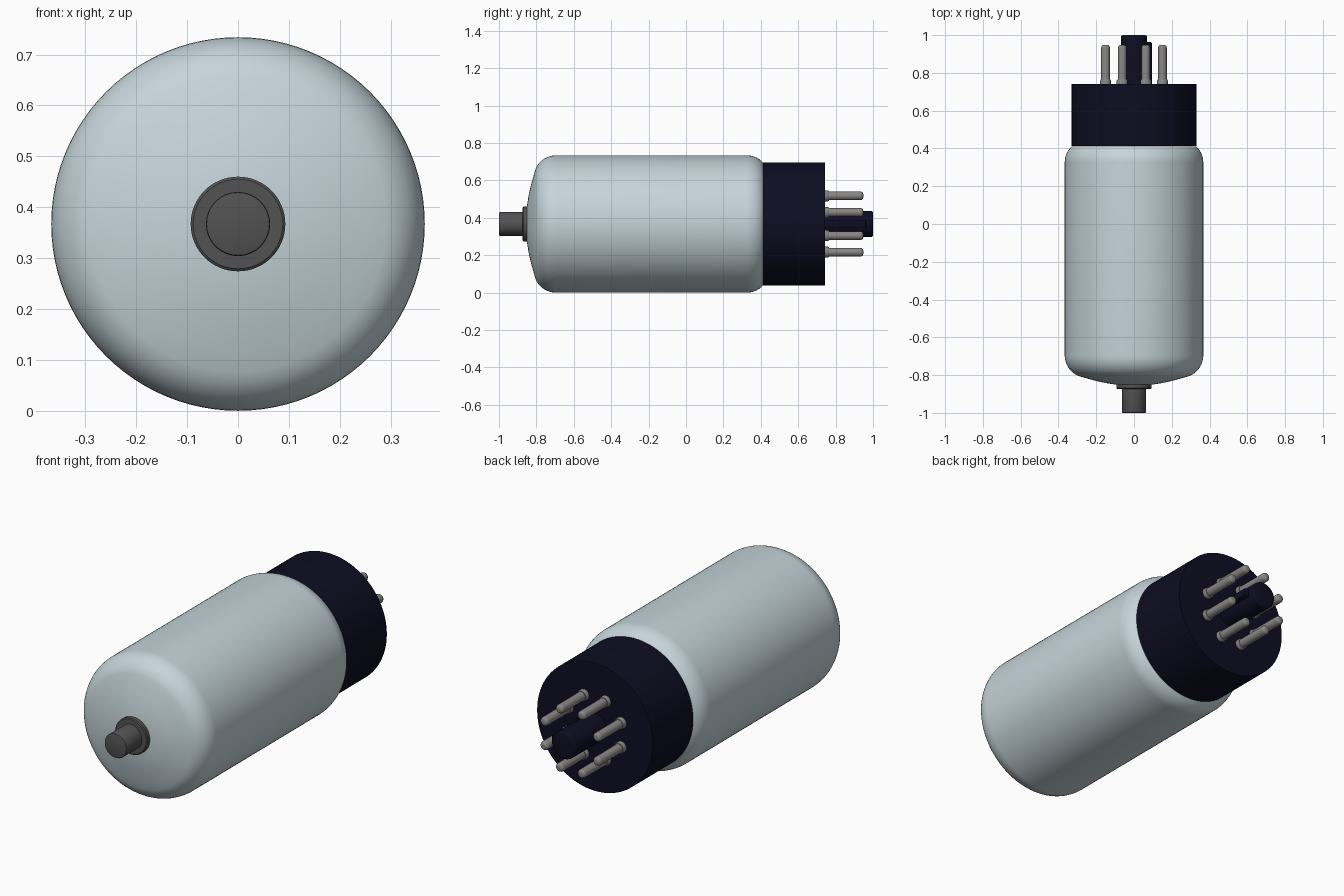
import bpy, bmesh, math
from mathutils import Vector

if "Cube" in bpy.data.objects:
    bpy.data.objects.remove(bpy.data.objects["Cube"], do_unlink=True)

AXIS_Z = 0.367  # height of the tube's long axis


def material(name, rgb, rough=0.5):
    m = bpy.data.materials.new(name)
    m.use_nodes = True
    m.diffuse_color = (*rgb, 1)
    bsdf = m.node_tree.nodes["Principled BSDF"]
    bsdf.inputs["Base Color"].default_value = (*rgb, 1)
    bsdf.inputs["Roughness"].default_value = rough
    return m


GLASS = material("pale_blue_glass", (0.56, 0.66, 0.70), 0.3)
NAVY = material("dark_navy_plastic", (0.004, 0.004, 0.016))
CAP = material("dark_grey_metal", (0.085, 0.085, 0.085))
PIN = material("grey_metal", (0.25, 0.24, 0.23))


def finish(name, bm, mat):
    bmesh.ops.recalc_face_normals(bm, faces=bm.faces)
    mesh = bpy.data.meshes.new(name)
    bm.to_mesh(mesh)
    bm.free()
    mesh.materials.append(mat)
    obj = bpy.data.objects.new(name, mesh)
    bpy.context.collection.objects.link(obj)
    bpy.ops.object.select_all(action='DESELECT')
    obj.select_set(True)
    bpy.context.view_layer.objects.active = obj
    bpy.ops.object.shade_smooth_by_angle(angle=math.radians(35))
    return obj


def lathe(name, profile, mat, x=0.0, z=0.0, segments=64):
    """Revolve (radius, y) points, closed at both ends, about the long axis."""
    bm = bmesh.new()
    rings = []
    for r, y in profile:
        rings.append([bm.verts.new((x + r * math.cos(a), y, AXIS_Z + z + r * math.sin(a)))
                      for a in (2 * math.pi * i / segments for i in range(segments))])
    for a, b in zip(rings, rings[1:]):
        for i in range(segments):
            j = (i + 1) % segments
            bm.faces.new((a[i], a[j], b[j], b[i]))
    bm.faces.new(rings[0])
    bm.faces.new(rings[-1])
    return finish(name, bm, mat)


def arc(cr, cy, rr, ry, start, end, steps):
    """Elliptical arc of (radius, y) points; 0 degrees points outward, 90 to +y."""
    angles = [math.radians(start + (end - start) * i / steps) for i in range(steps + 1)]
    return [(cr + rr * math.cos(t), cy + ry * math.sin(t)) for t in angles]


# Glass envelope: shallow dome, rounded shoulder, straight wall, tucked-in rear
dome = [(r, -0.856 + 0.62 * r * r) for r in (0.01, 0.05, 0.10, 0.15, 0.20, 0.25)]
shoulder = arc(0.257, -0.695, 0.110, 0.116, -72, 0, 9)
rear = arc(0.277, 0.325, 0.090, 0.105, 0, 55, 7)
lathe("glass_envelope", dome + shoulder + rear, GLASS, segments=96)

# Base
lathe("base", [(0.33, 0.413), (0.33, 0.742)], NAVY, segments=96)

# Top cap: flange and contact post
lathe("cap_flange", [(0.088, -0.873), (0.093, -0.869), (0.093, -0.835)], CAP)
lathe("cap_post", [(0.058, -1.0), (0.0615, -0.9985), (0.063, -0.995), (0.063, -0.86)], CAP)

# Locating post with its key rib on the left side
lathe("locating_post", [(0.07, 0.735)] + arc(0.058, 0.988, 0.012, 0.012, 0, 90, 4), NAVY)
bm = bmesh.new()
bmesh.ops.create_cube(bm, size=1)
bmesh.ops.scale(bm, vec=Vector((0.055, 0.228, 0.04)), verts=bm.verts)
bmesh.ops.translate(bm, vec=Vector((0.0675, 0.849, AXIS_Z)), verts=bm.verts)
edges = [e for e in bm.edges if all(v.co.x > 0.09 for v in e.verts)]
bmesh.ops.bevel(bm, geom=edges, offset=0.008, segments=2, profile=0.5, affect='EDGES')
finish("locating_key", bm, NAVY)

# Ring of eight pins, each with a collar and a rounded tip
for k in range(8):
    a = math.radians(22.5 + 45 * k)
    px, pz = 0.163 * math.cos(a), 0.163 * math.sin(a)
    lathe(f"pin_collar_{k + 1}", [(0.029, 0.735), (0.029, 0.759), (0.026, 0.764)],
          PIN, px, pz, 24)
    lathe(f"pin_{k + 1}", [(0.023, 0.735)] + arc(0.008, 0.932, 0.015, 0.016, 0, 90, 5),
          PIN, px, pz, 24)
